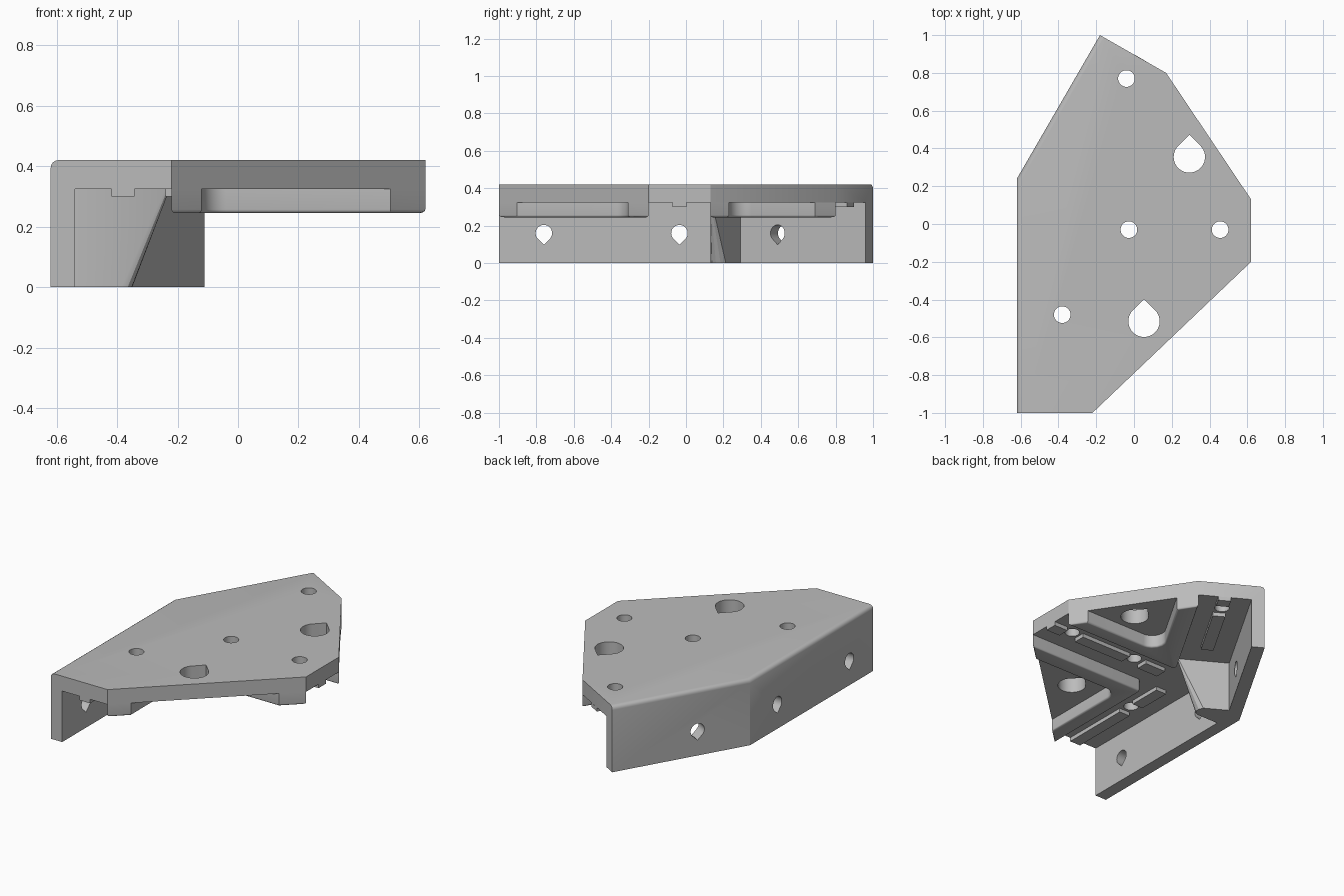
import bpy, bmesh, math
from mathutils import Vector, Matrix

if "Cube" in bpy.data.objects:
    bpy.data.objects.remove(bpy.data.objects["Cube"])

TOP, CEIL, RIB, RAIL = 0.42, 0.325, 0.245, 0.30
HOLE = 0.044

grey = bpy.data.materials.new("plain grey")
grey.use_nodes = True
grey.diffuse_color = (0.5, 0.5, 0.5, 1)
grey.node_tree.nodes["Principled BSDF"].inputs["Base Color"].default_value = (0.5, 0.5, 0.5, 1)


def make(name, bm):
    bmesh.ops.recalc_face_normals(bm, faces=bm.faces)
    me = bpy.data.meshes.new(name)
    bm.to_mesh(me)
    bm.free()
    me.materials.append(grey)
    ob = bpy.data.objects.new(name, me)
    bpy.context.scene.collection.objects.link(ob)
    return ob


def prism(name, pts, z0, z1, edge_rule=None, radius=0.0, top_pts=None):
    """Extrude a plan outline, optionally lofting to top_pts and rounding chosen edges."""
    bm = bmesh.new()
    lo = [bm.verts.new((x, y, z0)) for x, y in pts]
    hi = [bm.verts.new((x, y, z1)) for x, y in (top_pts or pts)]
    bm.faces.new(lo)
    bm.faces.new(hi)
    n = len(pts)
    for i in range(n):
        j = (i + 1) % n
        bm.faces.new((lo[i], lo[j], hi[j], hi[i]))
    bmesh.ops.recalc_face_normals(bm, faces=bm.faces)
    if edge_rule:
        edges = [e for e in bm.edges if edge_rule(*[v.co for v in e.verts])]
        bmesh.ops.bevel(bm, geom=edges, offset=radius, segments=4, profile=0.5, affect='EDGES')
    return make(name, bm)


def teardrop(radius, pointed=True, n=40):
    """Circle outline whose +y side may run out to a right-angled tip."""
    pts = []
    for i in range(n):
        a = 2 * math.pi * i / n
        if pointed and math.pi / 4 + 0.01 < a < 3 * math.pi / 4 - 0.01:
            continue
        pts.append((radius * math.cos(a), radius * math.sin(a)))
    if pointed:
        pts.append((0, radius * math.sqrt(2)))
    return sorted(pts, key=lambda p: math.atan2(p[1], p[0]))


def cut(ob, cutter):
    cutter.hide_render = True
    m = ob.modifiers.new("cut", 'BOOLEAN')
    m.operation, m.solver, m.object = 'DIFFERENCE', 'EXACT', cutter
    bpy.context.view_layer.objects.active = ob
    bpy.ops.object.modifier_apply(modifier=m.name)
    bpy.data.objects.remove(cutter)


def smooth(ob):
    bpy.ops.object.select_all(action='DESELECT')
    ob.select_set(True)
    bpy.context.view_layer.objects.active = ob
    bpy.ops.object.shade_smooth_by_angle(angle=math.radians(30))


# Directions of the slanted arm: along it, and inwards across it
along = Vector((0.5, math.sqrt(0.75)))
across = Vector((along.y, -along.x))
bend = Vector((-0.62, 0.24))
tip = Vector((-0.18, 1.0))
inner_bend = (-0.54, 0.218)
inner_tip = tip + across * 0.08

# Body: solid outline with rounded outer top edges, hollowed from below
outline = [(-0.62, -1), (-0.22, -1), (0.62, -0.2), (0.62, 0.13), (0.17, 0.8), tip, bend]


def outer_top(a, b):
    mid = (a + b) / 2
    return min(a.z, b.z) > 0.4 and mid.x < -0.35 and mid.y > -0.9


body = prism("plate_and_walls", outline, 0, TOP, outer_top, 0.025)
far = inner_tip + along * 0.5
cut(body, prism("hollow", [(-0.54, -1.5), (1.5, -1.5), (1.5, 1.5), far, inner_bend], -0.1, CEIL))

# Screw holes and large teardrop openings in the plate
for x, y, r, pointed in [(-0.04, 0.77, HOLE, False), (-0.027, -0.03, HOLE, False),
                         (0.456, -0.03, HOLE, False), (-0.38, -0.48, HOLE, False),
                         (0.293, 0.355, 0.083, True), (0.053, -0.515, 0.083, True)]:
    c = prism("drill", teardrop(r, pointed), 0.2, 0.6)
    c.data.transform(Matrix.Translation((x, y, 0)))
    cut(body, c)

# Teardrop holes in the walls, points downwards
for x, y, turn in [(-0.58, -0.76, 0), (-0.58, -0.035, 0), (-0.418, 0.51, -30)]:
    c = prism("drill", teardrop(HOLE), -0.2, 0.2)
    c.data.transform(Matrix.Translation((x, y, 0.16)) @ Matrix.Rotation(math.radians(turn), 4, 'Z')
                     @ Matrix.Rotation(math.pi / 2, 4, 'Y') @ Matrix.Rotation(-math.pi / 2, 4, 'Z'))
    # the outline's tip axis must end up along -z
    zs = [v.co.z - 0.16 for v in c.data.vertices]
    if max(zs) > -min(zs):
        c.data.transform(Matrix.Translation((0, 0, 0.32)) @ Matrix.Scale(-1, 4, (0, 0, 1)))
        c.data.flip_normals()
    cut(body, c)
smooth(body)


def arc_corner(corner, d1, d2, r, n=8):
    """Fillet points at a corner, from leg direction d1 to leg direction d2."""
    half = d1.angle(d2) / 2
    centre = corner + (d1 + d2).normalized() * (r / math.sin(half))
    reach = r / math.tan(half)
    p, q = corner + d1 * reach - centre, corner + d2 * reach - centre
    return [centre + (p * (1 - i / n) + q * (i / n)).normalized() * r for i in range(n + 1)]


# V-shaped ribs between the arms, open to the outside
def rib(name, corner, end1, end2, in1, in2, inner):
    d1, d2 = (end1 - corner).normalized(), (end2 - corner).normalized()
    pts = [end1] + arc_corner(corner, d1, d2, 0.02, 4) + [end2, in2]
    pts += arc_corner(inner, d2, d1, 0.08) + [in1]
    smooth(prism(name, pts, RIB, CEIL, lambda a, b: max(a.z, b.z) < RIB + 0.001, 0.012))


def meet(p, d, q, e):
    """Where the line p + t d crosses the line q + s e."""
    return p + d * ((q - p).cross(e) / d.cross(e)) if hasattr(d, "cross") else p


X, Y = Vector((1, 0)), Vector((0, 1))


def v_rib(name, corner, end1, end2, w1, w2):
    d1, d2 = (end1 - corner).normalized(), (end2 - corner).normalized()
    n1 = (d2 - d1 * d2.dot(d1)).normalized() * w1
    n2 = (d1 - d2 * d1.dot(d2)).normalized() * w2
    p, q, e = corner + n1, corner + n2, end2 - end1
    rib(name, corner, end1, end2, meet(p, d1, end1, e), meet(q, d2, end1, e), meet(p, d1, q, d2))


v_rib("front_rib", Vector((-0.22, -0.2)), Vector((-0.22, -1)), Vector((0.62, -0.2)), 0.1, 0.11)
v_rib("back_rib", Vector((-0.217, 0.13)), Vector((0.62, 0.13)), Vector((0.17, 0.8)), 0.1, 0.12)


# Locating rails, interrupted at the screw holes
def rail(name, origin, d, spans):
    side = Vector((-d.y, d.x)) * 0.038
    for i, (a, b) in enumerate(spans):
        p, q = origin + d * a, origin + d * b
        prism(f"{name}_{i + 1}", [p - side, q - side, q + side, p + side], RAIL, CEIL)


rail("front_rail", Vector((-0.38, 0)), Y, [(-1, -0.54), (-0.42, -0.2)])
rail("side_rail", Vector((0, -0.035)), X, [(-0.24, -0.09), (0.035, 0.4), (0.52, 0.62)])
rail("slanted_rail", bend + across * 0.245, along, [(0.28, 0.69), (0.81, 0.88)])

# Tapered gusset in the bend of the walls
foot = [(-0.56, 0.13), (-0.385, 0.13), (-0.365, 0.139), (-0.352, 0.16), (-0.35, 0.185),
        (-0.362, 0.213), (-0.503, 0.295), (-0.56, 0.22)]
head = [(-0.56, 0.13), (-0.24, 0.13), (-0.232, 0.13), (-0.227, 0.131), (-0.226, 0.133),
        (-0.23, 0.138), (-0.503, 0.295), (-0.56, 0.22)]
smooth(prism("corner_gusset", foot, 0, CEIL, top_pts=head))
